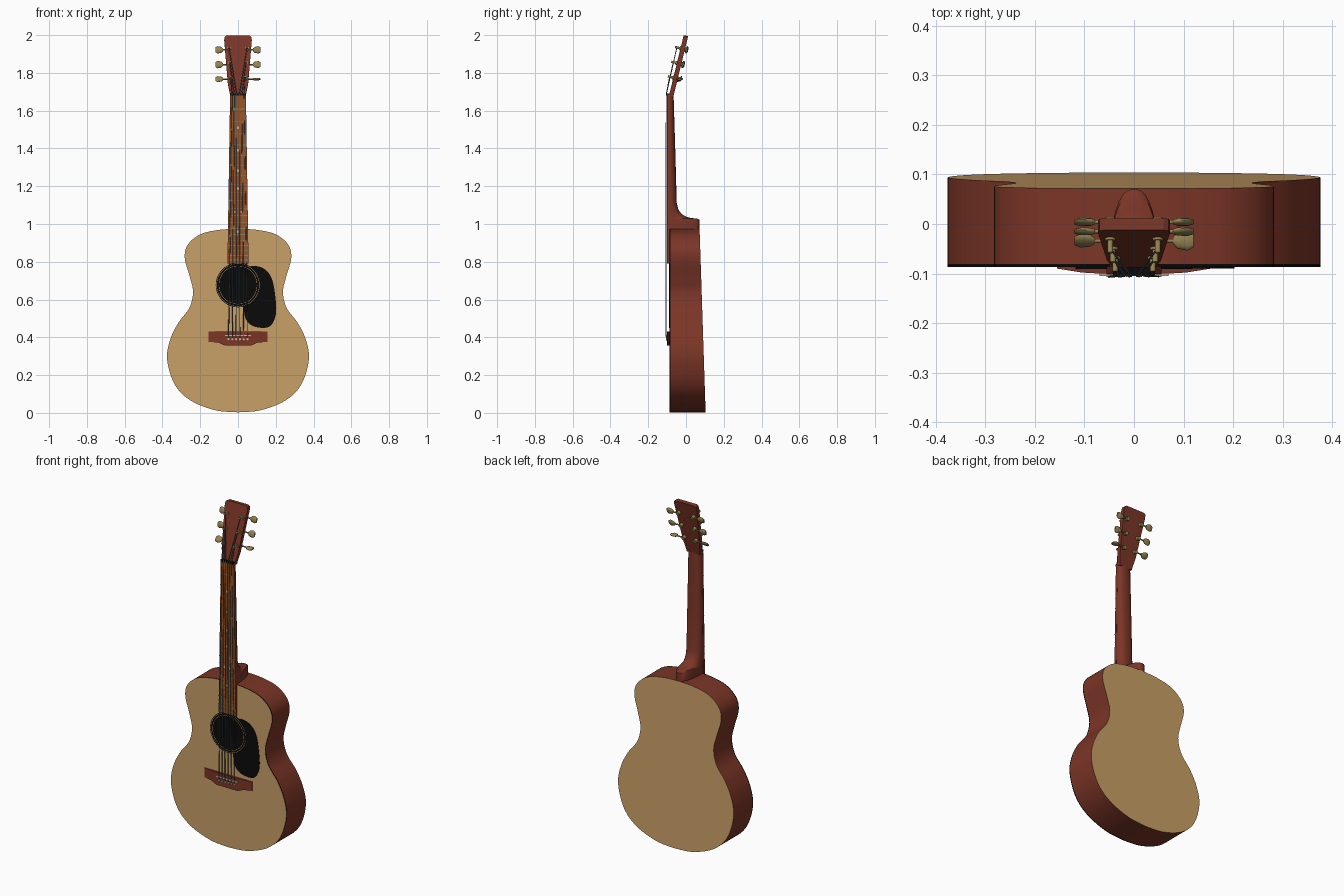
import bpy, bmesh, math
from mathutils import Vector, Matrix

if "Cube" in bpy.data.objects:
    bpy.data.objects.remove(bpy.data.objects["Cube"])


def material(name, rgb):
    m = bpy.data.materials.new(name)
    m.diffuse_color = (*rgb, 1)
    m.use_nodes = True
    m.node_tree.nodes["Principled BSDF"].inputs["Base Color"].default_value = m.diffuse_color
    return m


TAN = material("pale spruce", (0.58, 0.35, 0.133))
RED = material("red mahogany", (0.2, 0.036, 0.02))
ORANGE = material("orange rosewood", (0.34, 0.085, 0.016))
BLACK = material("black", (0.003, 0.003, 0.003))
STEEL = material("steel", (0.12, 0.14, 0.15))
BRASS = material("aged brass", (0.3, 0.23, 0.085))
CREAM = material("cream", (0.55, 0.48, 0.33))


def finish(name, bm, mats, rule=None, angle=35):
    bmesh.ops.recalc_face_normals(bm, faces=bm.faces[:])
    me = bpy.data.meshes.new(name)
    if rule:
        for f in bm.faces:
            f.material_index = rule(f)
    bm.to_mesh(me)
    bm.free()
    for m in mats:
        me.materials.append(m)
    ob = bpy.data.objects.new(name, me)
    bpy.context.collection.objects.link(ob)
    bpy.ops.object.select_all(action='DESELECT')
    ob.select_set(True)
    bpy.context.view_layer.objects.active = ob
    bpy.ops.object.shade_smooth_by_angle(angle=math.radians(angle))
    return ob


def loft(name, rings, mats, rule=None, angle=35):
    """Skin a list of equal-length closed rings and cap both ends."""
    bm = bmesh.new()
    vs = [[bm.verts.new(p) for p in r] for r in rings]
    n = len(rings[0])
    for a, b in zip(vs, vs[1:]):
        for i in range(n):
            j = (i + 1) % n
            bm.faces.new((a[i], a[j], b[j], b[i]))
    bm.faces.new(vs[0])
    bm.faces.new(vs[-1])
    return finish(name, bm, mats, rule, angle)


def spline(pts, steps=6, closed=False):
    """Catmull-Rom curve through 2D points."""
    out, n = [], len(pts)
    for i in range(n if closed else n - 1):
        if closed:
            q = [pts[(i + k) % n] for k in (-1, 0, 1, 2)]
        else:
            q = [pts[max(0, min(n - 1, i + k))] for k in (-1, 0, 1, 2)]
        for s in range(steps):
            t = s / steps
            out.append(tuple(0.5 * (2 * b + (c - a) * t + (2 * a - 5 * b + 4 * c - d) * t * t
                                    + (3 * b - a - 3 * c + d) * t ** 3) for a, b, c, d in zip(*q)))
    return out if closed else out + [pts[-1]]


def mirror(half):
    return half + [(-x, z) for x, z in reversed(half) if x > 1e-6]


def rod(name, points, r, mat, sides=8):
    """Round rods joining consecutive points."""
    bm = bmesh.new()
    for p, q in zip(points, points[1:]):
        p, q = Vector(p), Vector(q)
        rot = (q - p).to_track_quat('Z', 'Y').to_matrix().to_4x4()
        bmesh.ops.create_cone(bm, cap_ends=True, segments=sides, radius1=r, radius2=r,
                              depth=(q - p).length, matrix=Matrix.Translation((p + q) / 2) @ rot)
    return finish(name, bm, [mat], angle=50)


def box(name, lo, hi, mat):
    (x0, y0, z0), (x1, y1, z1) = lo, hi
    return loft(name, [[(x0, y, z0), (x1, y, z0), (x1, y, z1), (x0, y, z1)] for y in (y0, y1)], [mat])


# Body: figure-eight outline, black front binding, slanted back
half = spline([(0, 0.003), (0.12, 0.014), (0.25, 0.065), (0.335, 0.15), (0.375, 0.28), (0.36, 0.385),
               (0.317, 0.475), (0.258, 0.555), (0.238, 0.64), (0.255, 0.72), (0.282, 0.82),
               (0.266, 0.89), (0.2, 0.945), (0.1, 0.969), (0, 0.974)])
outline = mirror([(max(0, x), max(0, z)) for x, z in half])


def back_y(z):
    return 0.104 - 0.033 * z


def body_rule(f):
    if abs(f.normal.y) > 0.9:
        return 1
    return 2 if f.calc_center_median().y < -0.08 else 0


loft("body", [[(x, -0.087, z) for x, z in outline], [(x, -0.081, z) for x, z in outline],
              [(x, back_y(z), z) for x, z in outline]], [RED, TAN, BLACK], body_rule)

# Pickguard
guard = spline([(0.04, 0.765), (0.12, 0.772), (0.175, 0.72), (0.197, 0.62), (0.2, 0.52), (0.165, 0.456),
                (0.09, 0.456), (0.045, 0.49), (0.03, 0.56), (0.03, 0.67)], closed=True)
loft("pickguard", [[(x, y, z) for x, z in guard] for y in (-0.086, -0.0895)], [BLACK])


# Sound hole and its thin rings
def circle(r, y, n=48):
    return [(r * math.cos(2 * math.pi * i / n), y, 0.677 + r * math.sin(2 * math.pi * i / n)) for i in range(n)]


loft("sound_hole", [circle(0.118, -0.086), circle(0.118, -0.0905)], [BLACK])
for k, r in enumerate((0.1, 0.112)):
    bm = bmesh.new()
    rings = [[bm.verts.new(p) for p in circle(q, y)] for q, y in
             ((r, -0.09), (r, -0.0912), (r + 0.002, -0.0912), (r + 0.002, -0.09))]
    for a, b in zip(rings, rings[1:] + rings[:1]):
        for i in range(48):
            bm.faces.new((a[i], a[(i + 1) % 48], b[(i + 1) % 48], b[i]))
    finish(f"rosette_ring_{k + 1}", bm, [TAN])

# Bridge with saddle and pins
stations = [(-0.155, 0.375, -0.09), (-0.105, 0.373, -0.098), (-0.07, 0.357, -0.1)]
stations += [(-x, z, y) for x, z, y in reversed(stations)]
loft("bridge", [[(x, -0.086, z), (x, y, z), (x, y, 0.43), (x, -0.086, 0.43)] for x, z, y in stations], [RED], angle=20)
box("saddle", (-0.07, -0.105, 0.406), (0.07, -0.098, 0.413), CREAM)
for i in range(6):
    x = -0.05 + 0.02 * i
    rod(f"bridge_pin_{i + 1}", [(x, -0.098, 0.39), (x, -0.107, 0.39)], 0.006, CREAM)

# Neck and heel: D-shaped sections
sections = [(0.96, 0.05, 0.071), (1.022, 0.05, 0.071), (1.029, 0.05, 0.06), (1.031, 0.05, 0.03),
            (1.038, 0.05, 0.002), (1.052, 0.05, -0.022), (1.075, 0.05, -0.04), (1.11, 0.05, -0.049),
            (1.4, 0.046, -0.057), (1.69, 0.042, -0.066)]
loft("neck", [[(w * math.copysign(abs(math.cos(t)) ** 0.8, math.cos(t)), -0.087 + (yb + 0.087) * math.sin(t), z)
               for t in [math.pi * i / 16 for i in range(17)]] for z, w, yb in sections], [RED], angle=40)

# Fretboard with frets and inlay dots
FB0, FB1 = 0.79, 1.685


def half_width(z):
    return 0.056 - 0.014 * (z - FB0) / (FB1 - FB0)


board = [(-0.056, FB0), (0.056, FB0), (0.042, FB1), (-0.042, FB1)]
loft("fretboard", [[(x, y, z) for x, z in board] for y in (-0.086, -0.1)], [RED, ORANGE],
     lambda f: 1 if f.normal.y < -0.9 else 0)


def fret_z(n):
    return 1.68 - 1.27 * (1 - 2 ** (-n / 12))


for n in range(1, 21):
    z, w = fret_z(n), half_width(fret_z(n))
    box(f"fret_{n}", (-w, -0.1018, z - 0.002), (w, -0.099, z + 0.002), BRASS)
for n in (3, 5, 7, 9, 12, 15):
    z = (fret_z(n) + fret_z(n - 1)) / 2
    for x in ((-0.02, 0.02) if n == 12 else (0,)):
        rod(f"inlay_dot_{n}", [(x, -0.099, z), (x, -0.1008, z)], 0.007, CREAM, 12)
box("nut", (-0.042, -0.104, 1.68), (0.042, -0.08, 1.69), BLACK)


# Tilted headstock
def front_y(z):
    return -0.09 + 0.244 * (z - 1.68)


head = mirror([(0.042, 1.675), (0.043, 1.69), (0.054, 1.745), (0.073, 1.975), (0.07, 1.992), (0.06, 1.998)])
loft("headstock", [[(x, front_y(z) + d, z - d * 0.1) for x, z in head] for d in (0, 0.024)], [RED], angle=25)

# Tuners: post, collar, gear case, shaft and flattened button
normal = Vector((0, 1, -0.244)).normalized()
posts = {}
for side, label, turns in ((-1, "left", (40, 10, 15)), (1, "right", (88, 20, 12))):
    for k, z in enumerate((1.775, 1.852, 1.93)):
        x = side * (0.038 + 0.005 * k)
        base = Vector((x, front_y(z), z))
        tag = f"{label}_{k + 1}"
        posts[(side, k)] = base - normal * 0.02
        rod(f"tuner_post_{tag}", [base + normal * 0.02, base - normal * 0.03], 0.006, BRASS, 10)
        rod(f"tuner_collar_{tag}", [base + normal * 0.002, base - normal * 0.005], 0.011, BRASS, 12)
        rod(f"tuner_gear_{tag}", [base + normal * 0.022, base + normal * 0.042], 0.011, BRASS, 10)
        c = base + normal * 0.034
        rod(f"tuner_shaft_{tag}", [c, (side * 0.085, c.y, c.z)], 0.004, BRASS)
        a = math.radians(turns[k])
        rings = []
        for bx, w, h in ((0.079, 0.007, 0.005), (0.088, 0.016, 0.007), (0.108, 0.02, 0.007), (0.12, 0.013, 0.004)):
            ring = []
            for i in range(12):
                t = 2 * math.pi * i / 12
                u, v = w * math.cos(t), h * math.sin(t)
                ring.append((side * bx, c.y + v * math.cos(a) + u * math.sin(a),
                             c.z + u * math.cos(a) - v * math.sin(a)))
            rings.append(ring)
        loft(f"tuner_button_{tag}", rings, [BRASS], angle=45)

# Strings: bridge pin, saddle, nut, tuner post
for i in range(6):
    s, f = (-1 if i < 3 else 1), (i - 2.5) / 2.5
    post = posts[(s, i if i < 3 else 5 - i)]
    rod(f"string_{i + 1}", [(0.05 * f, -0.1, 0.392), (0.05 * f, -0.106, 0.41),
                            (0.032 * f, -0.1045, 1.685), post], 0.0028 - 0.0002 * i, STEEL, 6)
